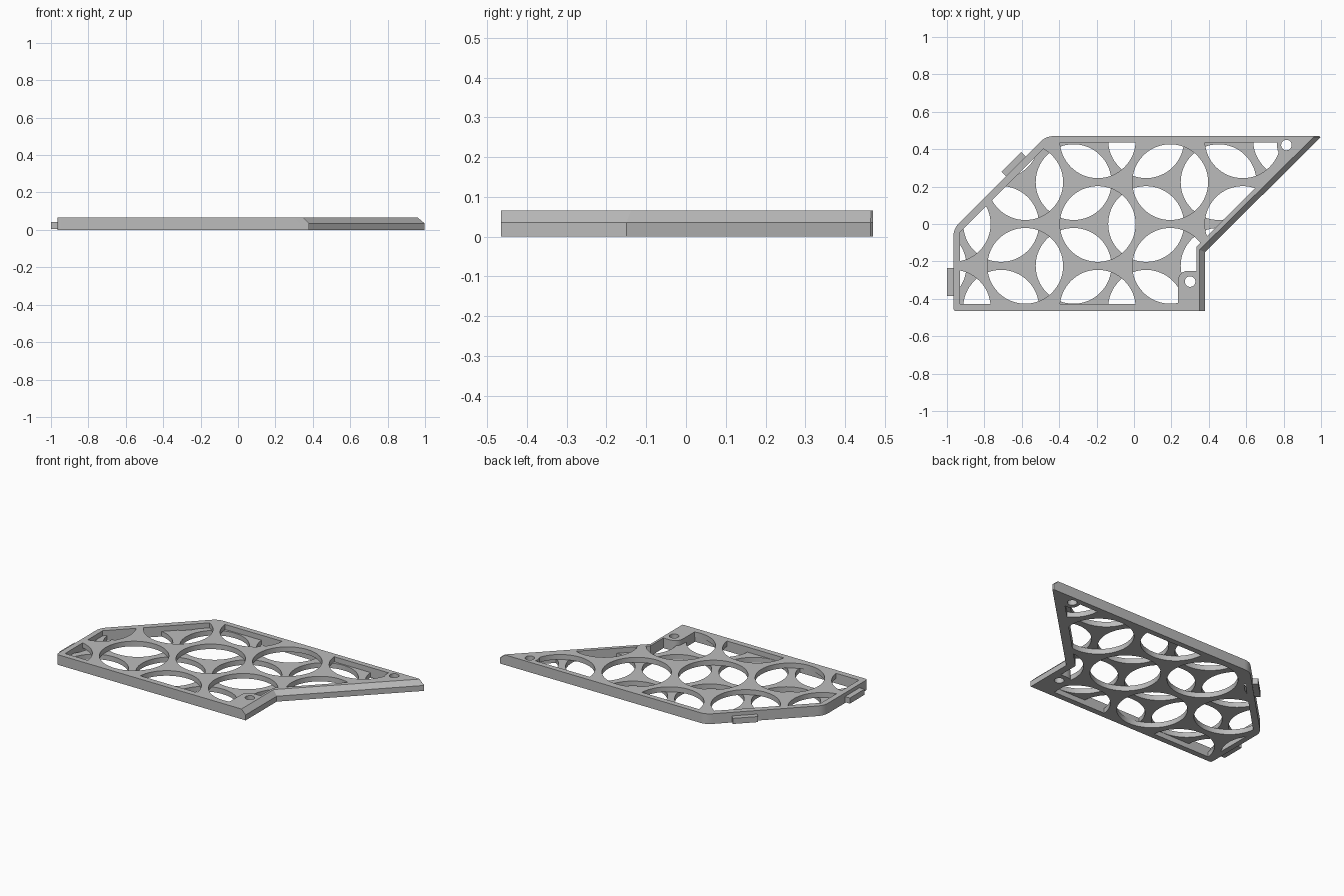
import bpy, bmesh, math
from mathutils import Matrix

cube = bpy.data.objects.get("Cube")
if cube:
    bpy.data.objects.remove(cube)

HEIGHT, MID = 0.065, 0.0325
PITCH, RADIUS = 0.4476, 0.2025
COLUMN = PITCH * math.sqrt(3) / 2

grey = bpy.data.materials.new("plain grey")
grey.use_nodes = True
grey.diffuse_color = (0.5, 0.5, 0.5, 1)
grey.node_tree.nodes["Principled BSDF"].inputs["Base Color"].default_value = grey.diffuse_color


def make_object(name, bm):
    bmesh.ops.recalc_face_normals(bm, faces=bm.faces)
    mesh = bpy.data.meshes.new(name)
    bm.to_mesh(mesh)
    bm.free()
    obj = bpy.data.objects.new(name, mesh)
    bpy.context.collection.objects.link(obj)
    mesh.materials.append(grey)
    return obj


def loft(bm, loops):
    """Solid through stacked loops given as (points, z)."""
    rings = [[bm.verts.new((x, y, z)) for x, y in pts] for pts, z in loops]
    for low, high in zip(rings, rings[1:]):
        for i in range(len(low)):
            j = (i + 1) % len(low)
            bm.faces.new((low[i], low[j], high[j], high[i]))
    bm.faces.new(rings[0][::-1])
    bm.faces.new(rings[-1])


def prism(name, pts, z0, z1):
    bm = bmesh.new()
    loft(bm, [(pts, z0), (pts, z1)])
    return make_object(name, bm)


def cylinders(name, centres, radius, z0, z1):
    bm = bmesh.new()
    for x, y in centres:
        bmesh.ops.create_cone(bm, cap_ends=True, segments=64, radius1=radius, radius2=radius,
                              depth=z1 - z0, matrix=Matrix.Translation((x, y, (z0 + z1) / 2)))
    return make_object(name, bm)


def boolean(target, tool, operation):
    mod = target.modifiers.new("cut", "BOOLEAN")
    mod.operation, mod.solver, mod.object = operation, "EXACT", tool
    bpy.context.view_layer.update()
    graph = bpy.context.evaluated_depsgraph_get()
    mesh = bpy.data.meshes.new_from_object(target.evaluated_get(graph))
    target.modifiers.clear()
    target.data = mesh
    bpy.data.objects.remove(tool)


def corner(x, y, dx, dy, ex, ey, r, steps=5):
    """Rounded corner: curve from r along (dx, dy) to r along (ex, ey)."""
    out = []
    for i in range(steps + 1):
        t = i / steps
        a, b = (1 - t) ** 2 * r, t ** 2 * r
        out.append((x + a * dx + b * ex, y + a * dy + b * ey))
    return out


# Outer plate, with the right-hand edges chamfered above mid height
S = math.sqrt(0.5)
left_side = (corner(-0.47, 0.47, 1, 0, -S, -S, 0.04)
             + corner(-0.965, -0.025, S, S, 0, -1, 0.04)
             + corner(-0.965, -0.465, 0, 1, 1, 0, 0.015))
wide = [(0.38, -0.465), (0.38, -0.15), (0.998, 0.464), (0.992, 0.47)] + left_side
narrow = [(0.35, -0.465), (0.35, -0.138), (0.962, 0.466), (0.958, 0.47)] + left_side
bm = bmesh.new()
loft(bm, [(wide, 0), (wide, 0.035), (narrow, HEIGHT)])
plate = make_object("lattice_plate", bm)


def lattice(shift):
    points = []
    for col in range(-6, 7):
        for row in range(-3, 4):
            x = (col + 0.5) * COLUMN + shift
            y = (row + 0.5 * ((col + 1) % 2)) * PITCH
            if abs(x) < 1.15 and abs(y) < 0.62:
                points.append((x, y))
    return points


# Two layers of round openings, the lower one shifted sideways
pocket = [(-0.93, -0.428), (0.335, -0.428), (0.335, -0.12), (0.89, 0.435),
          (-0.45, 0.435), (-0.93, -0.045)]
screw_holes = [(0.30, -0.308), (0.815, 0.422)]
for shift, z0, z1 in ((0, MID, 0.1), (PITCH / math.sqrt(3), -0.04, MID)):
    cutter = cylinders("opening_cutter", lattice(shift), RADIUS, z0, z1)
    boolean(cutter, prism("pocket_limit", pocket, -0.2, 0.2), "INTERSECT")
    # Solid pads left around the screw holes
    pad = [(0.235, -0.5), (0.4, -0.5), (0.4, -0.25)] + corner(0.235, -0.25, 1, 0, 0, -1, 0.06)
    boolean(cutter, prism("lower_pad", pad, -0.3, 0.3), "DIFFERENCE")
    pad = [(0.765, 0.6), (1.1, 0.6), (1.1, 0.365)] + corner(0.765, 0.365, 1, 0, 0, 1, 0.05)[::-1][::-1]
    boolean(cutter, prism("upper_pad", pad, -0.3, 0.3), "DIFFERENCE")
    boolean(plate, cutter, "DIFFERENCE")

boolean(plate, cylinders("screw_hole_cutter", screw_holes, 0.028, -0.1, 0.2), "DIFFERENCE")


# Locating tabs on the left edges
def tab(name, x, y, angle):
    bm = bmesh.new()
    size = Matrix.Diagonal((0.05, 0.15, 0.036, 1))
    place = Matrix.Translation((x, y, 0.024)) @ Matrix.Rotation(angle, 4, "Z")
    bmesh.ops.create_cube(bm, size=1, matrix=place @ size)
    return make_object(name, bm)


tab("side_tab", -0.975, -0.31, 0)
tab("corner_tab", -0.638, 0.315, -math.pi / 4)

# Smooth round walls, keep edges sharp
bpy.ops.object.select_all(action="DESELECT")
plate.select_set(True)
bpy.context.view_layer.objects.active = plate
bpy.ops.object.shade_smooth_by_angle(angle=math.radians(30))
